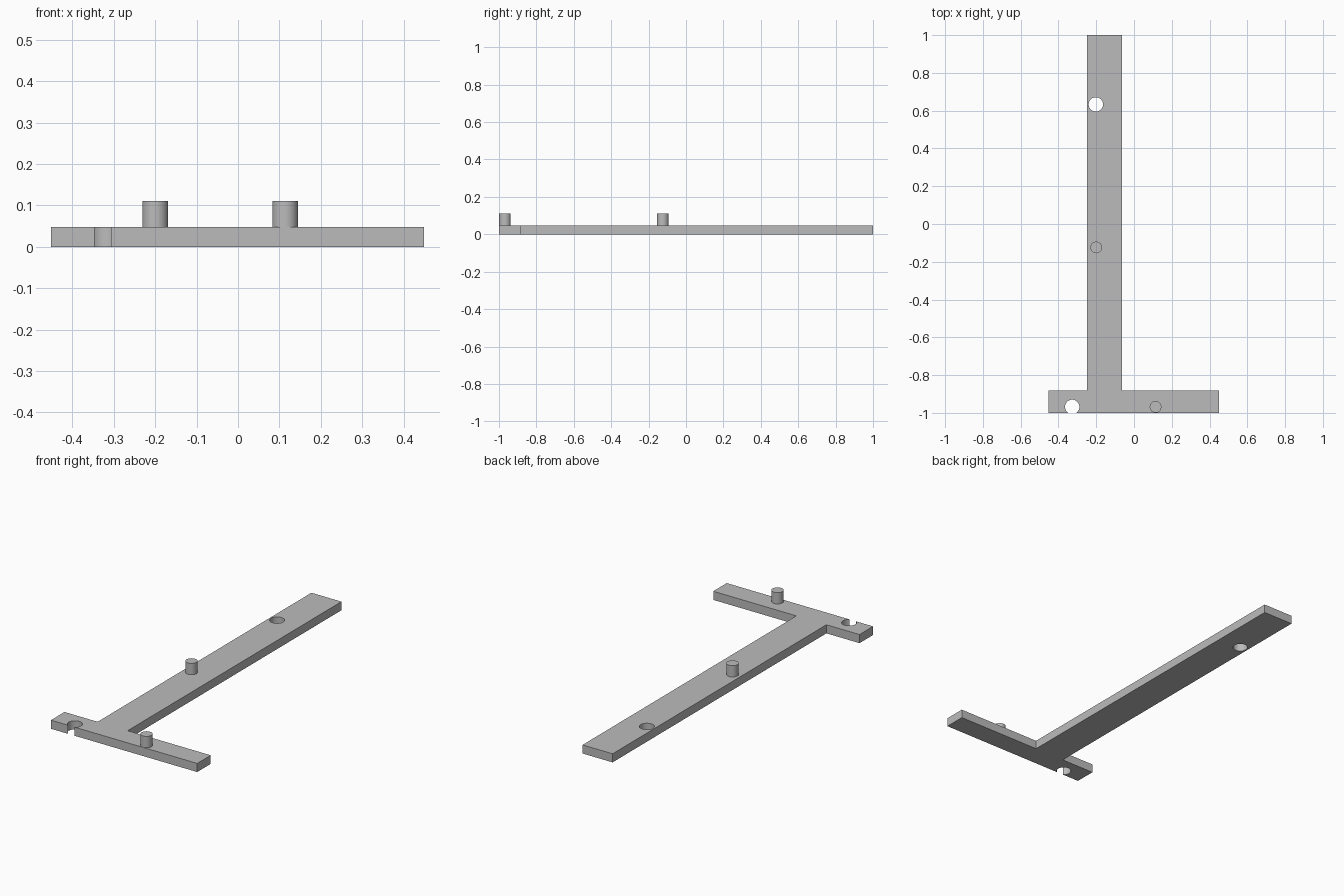
import bpy, bmesh, math

cube = bpy.data.objects.get("Cube")
if cube:
    bpy.data.objects.remove(cube, do_unlink=True)

THICK, PEG_TOP = 0.048, 0.111
PEG_R, HOLE_R = 0.031, 0.038

grey = bpy.data.materials.new("plain_grey")
grey.use_nodes = True
colour = (0.5, 0.5, 0.5, 1)
grey.diffuse_color = colour
grey.node_tree.nodes["Principled BSDF"].inputs["Base Color"].default_value = colour


def prism(name, outline, z0, z1):
    """Extrude a flat outline from z0 up to z1."""
    bm = bmesh.new()
    face = bm.faces.new([bm.verts.new((x, y, z0)) for x, y in outline])
    top = bmesh.ops.extrude_face_region(bm, geom=[face])["geom"]
    verts = [v for v in top if isinstance(v, bmesh.types.BMVert)]
    bmesh.ops.translate(bm, verts=verts, vec=(0, 0, z1 - z0))
    bmesh.ops.recalc_face_normals(bm, faces=bm.faces)
    mesh = bpy.data.meshes.new(name)
    bm.to_mesh(mesh)
    bm.free()
    obj = bpy.data.objects.new(name, mesh)
    bpy.context.collection.objects.link(obj)
    mesh.materials.append(grey)
    return obj


def circle(x, y, r, n=48):
    return [(x + r * math.cos(math.tau * i / n), y + r * math.sin(math.tau * i / n))
            for i in range(n)]


def smooth(obj):
    bpy.ops.object.select_all(action="DESELECT")
    obj.select_set(True)
    bpy.context.view_layer.objects.active = obj
    bpy.ops.object.shade_smooth_by_angle(angle=math.radians(30))


# T-shaped plate: long arm with an off-centre crossbar at the front
plate = prism("plate", [(-0.452, -1), (0.449, -1), (0.449, -0.881), (-0.063, -0.881),
                        (-0.063, 1), (-0.248, 1), (-0.248, -0.881), (-0.452, -0.881)],
              0, THICK)

# Round holes; the front one breaks through the edge
for name, x, y in (("arm_hole_cutter", -0.202, 0.633), ("edge_hole_cutter", -0.327, -0.968)):
    cutter = prism(name, circle(x, y, HOLE_R), -0.05, 0.1)
    cutter.hide_render = True
    cutter.hide_set(True)
    cut = plate.modifiers.new(name, "BOOLEAN")
    cut.operation = "DIFFERENCE"
    cut.solver = "EXACT"
    cut.object = cutter
smooth(plate)

# Upright pegs
for name, x, y in (("arm_peg", -0.2, -0.124), ("crossbar_peg", 0.114, -0.968)):
    smooth(prism(name, circle(x, y, PEG_R), THICK, PEG_TOP))
